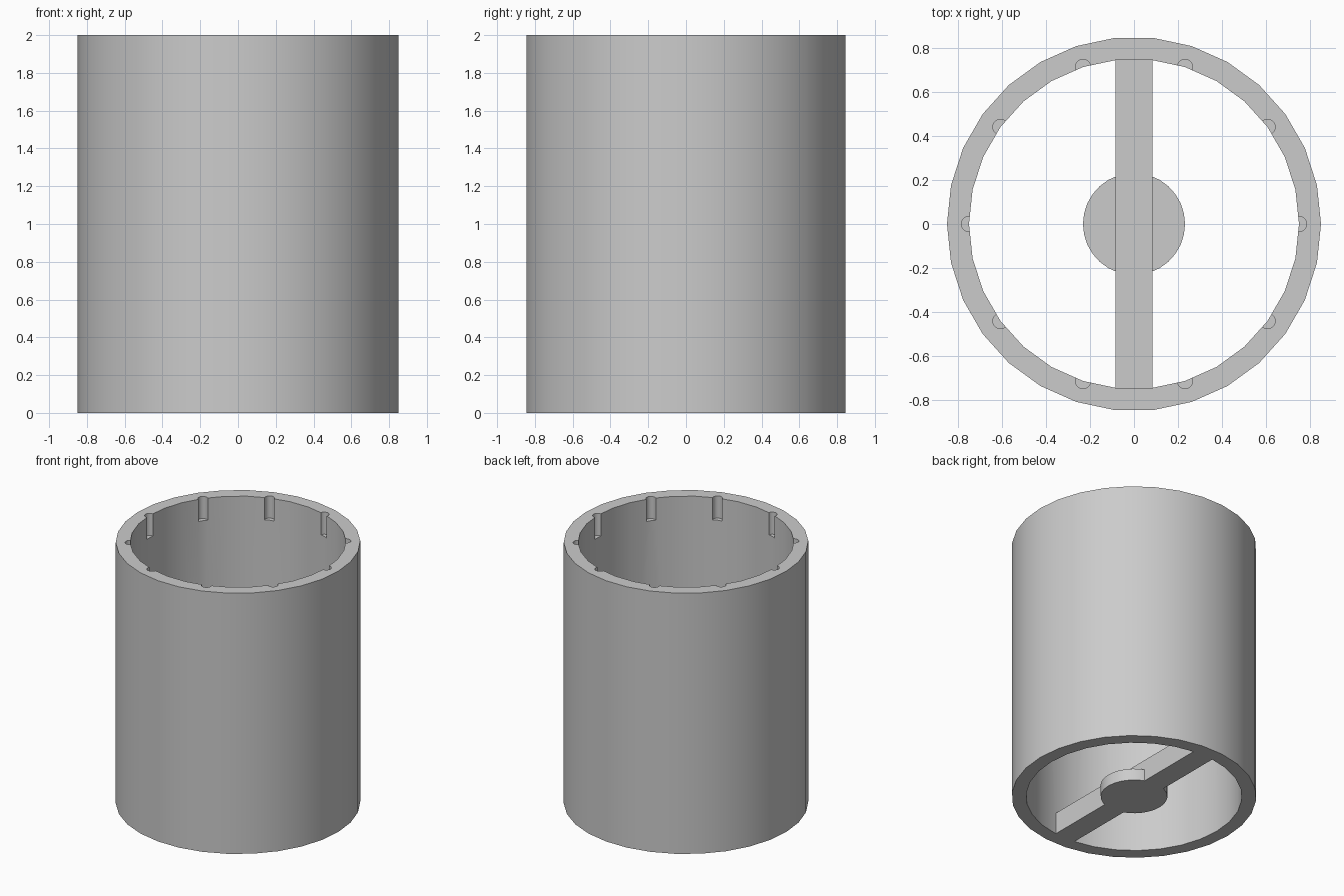
import bpy
import bmesh
from math import cos, sin, radians, tau

OUTER, INNER, HEIGHT, SIDES = 0.85, 0.75, 2.0, 30
NOTCHES, NOTCH_RADIUS, NOTCH_DEPTH = 10, 0.035, 0.17
HUB_RADIUS, HUB_HEIGHT = 0.232, 0.09
BAR_WIDTH, BAR_HEIGHT = 0.17, 0.165

cube = bpy.data.objects.get("Cube")
if cube:
    bpy.data.objects.remove(cube, do_unlink=True)

grey = bpy.data.materials.new("plain grey")
grey.use_nodes = True
grey.diffuse_color = (0.6, 0.6, 0.6, 1)
grey.node_tree.nodes["Principled BSDF"].inputs["Base Color"].default_value = (0.6, 0.6, 0.6, 1)


def add_object(name, bm):
    """Turn a bmesh into a grey object in the scene."""
    bmesh.ops.recalc_face_normals(bm, faces=bm.faces)
    mesh = bpy.data.meshes.new(name)
    bm.to_mesh(mesh)
    bm.free()
    mesh.materials.append(grey)
    obj = bpy.data.objects.new(name, mesh)
    bpy.context.scene.collection.objects.link(obj)
    return obj


def add_prism(bm, x, y, radius, z0, z1, sides):
    """Add a closed upright cylinder to a bmesh."""
    angles = [tau * i / sides for i in range(sides)]
    base = bm.faces.new([bm.verts.new((x + radius * cos(a), y + radius * sin(a), z0)) for a in angles])
    grown = bmesh.ops.extrude_face_region(bm, geom=[base], use_keep_orig=True)
    top = [v for v in grown["geom"] if isinstance(v, bmesh.types.BMVert)]
    bmesh.ops.translate(bm, vec=(0, 0, z1 - z0), verts=top)


def smooth(obj):
    bpy.ops.object.select_all(action="DESELECT")
    obj.select_set(True)
    bpy.context.view_layer.objects.active = obj
    bpy.ops.object.shade_smooth_by_angle(angle=radians(30))


# Open tube wall: a rectangular section swept round the axis
bm = bmesh.new()
section = [(OUTER, 0), (OUTER, HEIGHT), (INNER, HEIGHT), (INNER, 0)]
rings = [[bm.verts.new((r * cos(tau * i / SIDES), r * sin(tau * i / SIDES), z)) for r, z in section]
         for i in range(SIDES)]
for i in range(SIDES):
    a, b = rings[i], rings[(i + 1) % SIDES]
    for j in range(4):
        k = (j + 1) % 4
        bm.faces.new((a[j], b[j], b[k], a[k]))
tube = add_object("tube_wall", bm)

# Round notches cut down into the inner rim
bm = bmesh.new()
for i in range(NOTCHES):
    angle = tau * i / NOTCHES
    add_prism(bm, INNER * cos(angle), INNER * sin(angle), NOTCH_RADIUS,
              HEIGHT - NOTCH_DEPTH, HEIGHT + 0.1, 24)
cutter = add_object("notch_cutter", bm)
cutter.hide_render = True
cut = tube.modifiers.new("rim notches", "BOOLEAN")
cut.operation = "DIFFERENCE"
cut.solver = "EXACT"
cut.object = cutter
bpy.context.view_layer.objects.active = tube
bpy.ops.object.modifier_apply(modifier=cut.name)
bpy.data.objects.remove(cutter, do_unlink=True)
smooth(tube)

# Low round hub in the middle of the base
bm = bmesh.new()
add_prism(bm, 0, 0, HUB_RADIUS, 0, HUB_HEIGHT, SIDES)
smooth(add_object("base_hub", bm))

# Bar across the base, front to back
bm = bmesh.new()
bmesh.ops.create_cube(bm, size=1)
bmesh.ops.scale(bm, vec=(BAR_WIDTH, 2 * INNER, BAR_HEIGHT), verts=bm.verts)
bmesh.ops.translate(bm, vec=(0, 0, BAR_HEIGHT / 2), verts=bm.verts)
add_object("base_bar", bm)
